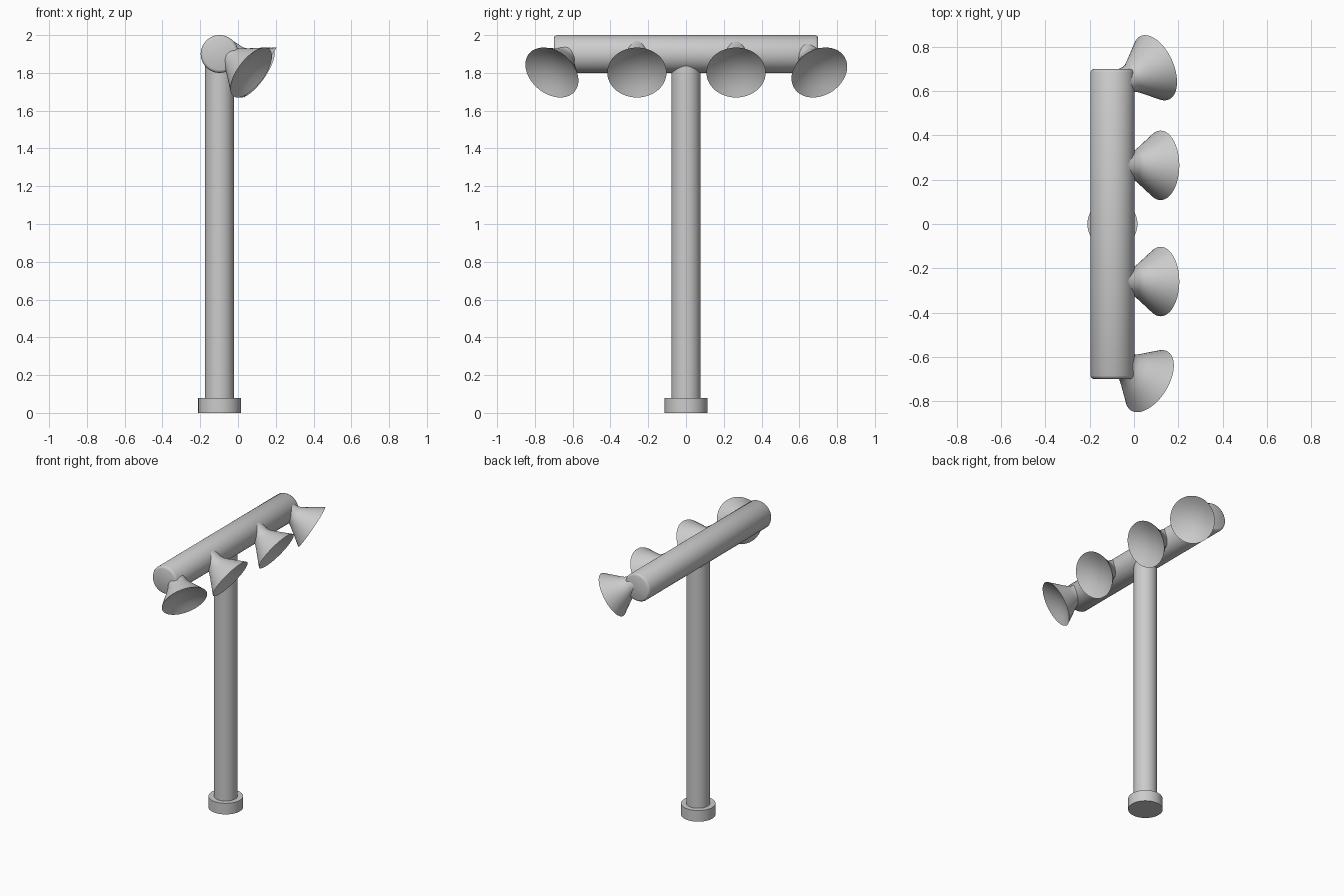
import bpy, bmesh, math
from mathutils import Vector

if "Cube" in bpy.data.objects:
    bpy.data.objects.remove(bpy.data.objects["Cube"])

CX = -0.0975  # shared axis of post and bar


def lathe(name, profile, origin, direction, segments=48, smooth=40):
    """Revolve (distance along axis, radius) points around a direction."""
    bm = bmesh.new()
    rings = []
    for h, r in profile:
        if r == 0:
            rings.append([bm.verts.new((0, 0, h))])
        else:
            rings.append([bm.verts.new((r * math.cos(2 * math.pi * i / segments),
                                        r * math.sin(2 * math.pi * i / segments), h))
                          for i in range(segments)])
    for a, b in zip(rings, rings[1:]):
        for i in range(segments):
            j = (i + 1) % segments
            if len(a) == 1:
                bm.faces.new((a[0], b[j], b[i]))
            elif len(b) == 1:
                bm.faces.new((a[i], a[j], b[0]))
            else:
                bm.faces.new((a[i], a[j], b[j], b[i]))
    bmesh.ops.recalc_face_normals(bm, faces=bm.faces)
    mesh = bpy.data.meshes.new(name)
    bm.to_mesh(mesh)
    bm.free()
    obj = bpy.data.objects.new(name, mesh)
    bpy.context.collection.objects.link(obj)
    obj.location = origin
    obj.rotation_mode = 'QUATERNION'
    obj.rotation_quaternion = Vector(direction).to_track_quat('Z', 'Y')
    bpy.ops.object.select_all(action='DESELECT')
    bpy.context.view_layer.objects.active = obj
    obj.select_set(True)
    bpy.ops.object.shade_smooth_by_angle(angle=math.radians(smooth))
    return obj


# Foot and post
lathe("base_foot", [(0, 0), (0, 0.113), (0.08, 0.113), (0.08, 0)], (CX, 0, 0), (0, 0, 1))
lathe("post", [(0.04, 0), (0.04, 0.077), (1.88, 0.077), (1.88, 0)], (CX, 0, 0), (0, 0, 1))

# Cross bar with softly rounded ends
half = [(-0.7, 0), (-0.7, 0.085), (-0.696, 0.094), (-0.685, 0.1)]
bar = half + [(-h, r) for h, r in reversed(half)]
lathe("cross_bar", bar, (CX, 0, 1.9), (0, 1, 0))

# Flared lamp heads: neck, shade, rim and hollow reflector
shade = [(-0.22, 0), (-0.22, 0.062), (-0.15, 0.062), (-0.13, 0.068), (-0.10, 0.087),
         (0, 0.157), (-0.025, 0.11), (-0.042, 0.055), (-0.048, 0)]
pitch = math.radians(32.7)
lamps = [("lamp_outer_left", 0.07, -0.71, -32), ("lamp_inner_left", 0.12, -0.26, 0),
         ("lamp_inner_right", 0.12, 0.265, 0), ("lamp_outer_right", 0.094, 0.706, 24)]
for name, x, y, yaw in lamps:
    a = math.radians(yaw)
    aim = (math.cos(pitch) * math.cos(a), math.cos(pitch) * math.sin(a), -math.sin(pitch))
    lathe(name, shade, (x, y, 1.802), aim)
